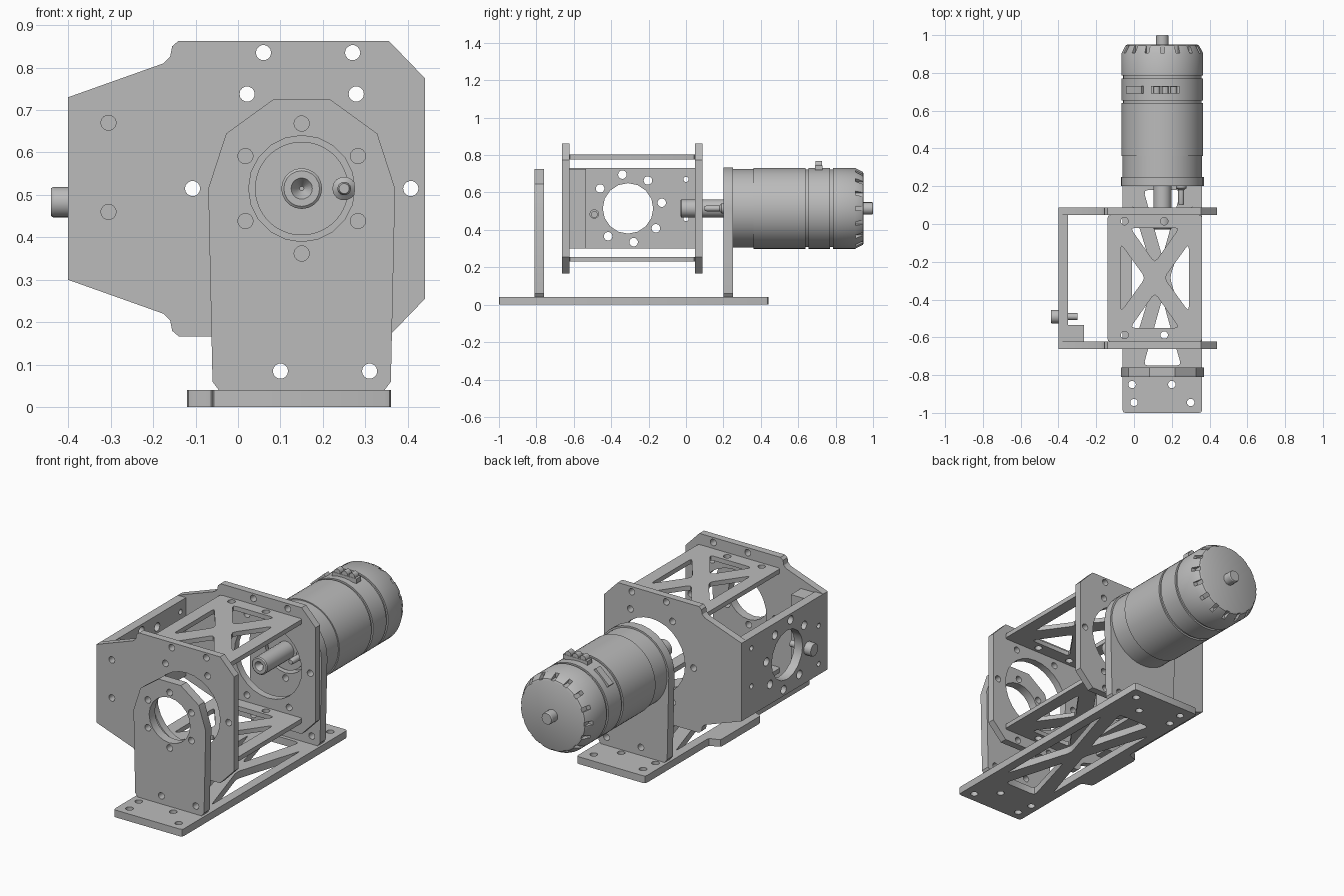
import bpy, bmesh
from math import sin, cos, pi, radians
from mathutils import Matrix, Vector

if "Cube" in bpy.data.objects:
    bpy.data.objects.remove(bpy.data.objects["Cube"])

metal = bpy.data.materials.new("machined grey metal")
metal.use_nodes = True
GREY = (0.5, 0.5, 0.5, 1)
metal.diffuse_color = GREY
metal.node_tree.nodes["Principled BSDF"].inputs["Base Color"].default_value = GREY

AX, AZ = 0.15, 0.515        # motor axis
MID = -0.285                # middle of the frame along y

# Local plate plane (u, v, normal) for each facing
FACING = {
    "X": Matrix(((0, 0, 1), (1, 0, 0), (0, 1, 0))),
    "Y": Matrix(((1, 0, 0), (0, 0, -1), (0, 1, 0))),
    "Z": Matrix.Identity(3),
}


def finish(name, mesh, smooth=False):
    obj = bpy.data.objects.new(name, mesh)
    bpy.context.collection.objects.link(obj)
    mesh.materials.clear()
    mesh.materials.append(metal)
    if smooth:
        bpy.ops.object.select_all(action="DESELECT")
        obj.select_set(True)
        bpy.context.view_layer.objects.active = obj
        bpy.ops.object.shade_smooth_by_angle(angle=radians(30))
    return obj


def circle(u, v, r, n=14, turn=0.0):
    return [(u + r * cos(turn + 2 * pi * i / n), v + r * sin(turn + 2 * pi * i / n)) for i in range(n)]


def ring(u, v, radius, count, r, start=0.0):
    return [circle(*p, r) for p in circle(u, v, radius, count, start)]


def eased(points, size):
    """Round each corner of a polygon with three points."""
    out = []
    for i, p in enumerate(points):
        p, a, b = Vector(p), Vector(points[i - 1]), Vector(points[(i + 1) % len(points)])
        p0, p1 = p + (a - p).normalized() * size, p + (b - p).normalized() * size
        out += [p0, (p0 + p1 + 2 * p) / 4, p1]
    return [tuple(q) for q in out]


def plate(name, facing, lo, hi, outline, holes=()):
    """Flat plate with through holes, from lo to hi along its facing axis."""
    curve = bpy.data.curves.new(name, "CURVE")
    curve.dimensions, curve.fill_mode, curve.extrude = "2D", "BOTH", (hi - lo) / 2
    for loop in [outline, *holes]:
        spline = curve.splines.new("POLY")
        spline.points.add(len(loop) - 1)
        for point, (u, v) in zip(spline.points, loop):
            point.co = (u, v, 0, 1)
        spline.use_cyclic_u = True
    temp = bpy.data.objects.new(name, curve)
    bpy.context.collection.objects.link(temp)
    graph = bpy.context.evaluated_depsgraph_get()
    mesh = bpy.data.meshes.new_from_object(temp.evaluated_get(graph))
    bpy.data.objects.remove(temp)
    bm = bmesh.new()
    bm.from_mesh(mesh)
    bmesh.ops.remove_doubles(bm, verts=bm.verts, dist=0.0001)
    bm.transform(FACING[facing].to_4x4())
    shift = Vector((0, 0, 0))
    shift["XYZ".index(facing)] = (lo + hi) / 2
    bmesh.ops.translate(bm, verts=bm.verts, vec=shift)
    bmesh.ops.recalc_face_normals(bm, faces=bm.faces)
    bm.to_mesh(mesh)
    bm.free()
    return finish(name, mesh, True)


def lathe(name, profile, origin, axis="Y", n=48):
    """Revolve (distance, radius) steps about an axis through origin."""
    bm = bmesh.new()
    rings = []
    for d, r in profile:
        pts = [(r * cos(2 * pi * i / n), r * sin(2 * pi * i / n)) for i in range(n)]
        rings.append([bm.verts.new((a, d, b) if axis == "Y" else (d, a, b)) for a, b in pts])
    for r0, r1 in zip(rings, rings[1:]):
        for i in range(n):
            bm.faces.new((r0[i], r0[(i + 1) % n], r1[(i + 1) % n], r1[i]))
    bm.faces.new(rings[0])
    bm.faces.new(rings[-1])
    bmesh.ops.recalc_face_normals(bm, faces=bm.faces)
    bmesh.ops.translate(bm, verts=bm.verts, vec=origin)
    mesh = bpy.data.meshes.new(name)
    bm.to_mesh(mesh)
    bm.free()
    return finish(name, mesh, True)


def box(name, lo, hi):
    bm = bmesh.new()
    bmesh.ops.create_cube(bm, size=1)
    for v in bm.verts:
        v.co = [a + (b - a) * (c + 0.5) for a, b, c in zip(lo, hi, v.co)]
    mesh = bpy.data.meshes.new(name)
    bm.to_mesh(mesh)
    bm.free()
    return finish(name, mesh)


def truss(cx, cy, hx, hy, gx, gy, tip_x, tip_y):
    """Four triangular windows that leave an X of bars."""
    tris = []
    for s in (1, -1):
        tris.append([(cx + s * hx, cy - gy), (cx + s * hx, cy + gy), (cx + s * tip_x, cy)])
        tris.append([(cx - gx, cy + s * hy), (cx + gx, cy + s * hy), (cx, cy + s * tip_y)])
    return [eased(t, 0.025) for t in tris]


# Base plate with side tab
base = [(-0.06, -1), (0.36, -1), (0.36, 0.44), (-0.06, 0.44),
        (-0.06, -0.11), (-0.12, -0.13), (-0.12, -0.48), (-0.06, -0.5)]
base_holes = [circle(x, MID + s * d, 0.02)
              for s in (1, -1) for x, d in ((-0.01, 0.565), (0.2, 0.565), (0, 0.66), (0.3, 0.66))]
plate("base_plate", "Z", 0, 0.04, eased(base, 0.015),
      base_holes + truss(AX, MID, 0.16, 0.465, 0.1, 0.39, 0.04, 0.11))

# Round-topped supports
def support(name, lo, hi, steps):
    arc = [(AX + 0.22 * cos(pi * i / steps), AZ + 0.22 * sin(pi * i / steps)) for i in range(steps + 1)]
    foot = [(-0.06, 0.06), (-0.045, 0.04), (0.345, 0.04), (0.36, 0.06)]
    holes = ring(AX, AZ, 0.153, 6, 0.018, pi / 6) + [circle(x, 0.085, 0.018) for x in (0.1, 0.31)]
    plate(name, "Y", lo, hi, arc + foot, holes + [circle(AX, AZ, 0.125, 20)])

support("front_support", -0.81, -0.76, 5)
support("rear_support", 0.2, 0.25, 15)

# Frame end plates, mirrored about the motor axis height
half = [(-0.4, 0.73), (-0.175, 0.81), (-0.16, 0.825), (-0.155, 0.85), (-0.14, 0.863),
        (0.355, 0.863), (0.44, 0.775)]
end_outline = half + [(x, 2 * AZ - z) for x, z in reversed(half)]
end_holes = ring(AX, AZ, 0.257, 6, 0.018) + [circle(AX, AZ, 0.205, 28)]
end_holes += [circle(x, AZ + s * 0.32, 0.018) for s in (1, -1) for x in (0.06, 0.27)]
wall_screws = [circle(-0.305, z, 0.018) for z in (0.46, 0.67)]
plate("front_end_plate", "Y", -0.663, -0.623, end_outline, end_holes + wall_screws)
plate("rear_end_plate", "Y", 0.047, 0.087, end_outline, end_holes)

# Braced top and bottom plates of the frame
deck = [(-0.14, -0.623), (0.36, -0.623), (0.36, 0.047), (-0.14, 0.047)]
deck_holes = [circle(x, y, 0.02) for x in (-0.05, 0.16) for y in (-0.588, 0.015)]
for name, z in (("top_brace", 0.777), ("bottom_brace", 0.23)):
    plate(name, "Z", z, z + 0.025, eased(deck, 0.015),
          deck_holes + truss(0.11, MID, 0.18, 0.265, 0.13, 0.18, 0.05, 0.08))

# Side wall, corner block and clamp screw
wall = [(-0.623, 0.3), (0.047, 0.3), (0.047, 0.73), (-0.623, 0.73)]
wall_holes = [circle(-0.31, AZ, 0.135, 16)] + ring(-0.31, AZ, 0.183, 8, 0.023, radians(9.5))
wall_holes += [circle(y, z, 0.014) for y, z in ((0, 0.67), (0, 0.46), (-0.585, 0.57), (-0.585, 0.36))]
plate("side_wall", "X", -0.4, -0.35, wall, wall_holes)
box("corner_block", (-0.35, -0.623, 0.3), (-0.265, -0.535, 0.725))
lathe("clamp_screw", [(-0.44, 0.02), (-0.44, 0.033), (-0.435, 0.036), (-0.4, 0.036), (-0.4, 0.018), (-0.3, 0.018)],
      (0, -0.49, 0.483), "X", 16)

# Motor body with grooves and stepped nose
body = [(0.205, 0.085), (0.205, 0.11), (0.25, 0.11), (0.25, 0.21), (0.36, 0.21), (0.36, 0.216),
        (0.64, 0.216), (0.64, 0.207), (0.655, 0.207), (0.655, 0.216), (0.77, 0.216), (0.77, 0.207),
        (0.785, 0.207), (0.785, 0.216), (0.905, 0.216), (0.945, 0.195), (0.95, 0.185)]
motor = lathe("motor_body", body, (AX, 0, AZ), n=64)

# Vent slots around the rear cap
bm = bmesh.new()
for i in range(16):
    m = (Matrix.Translation((AX, 0.93, AZ)) @ Matrix.Rotation(2 * pi * i / 16, 4, "Y")
         @ Matrix.Translation((0, 0, 0.21)) @ Matrix.Diagonal((0.022, 0.05, 0.04, 1)))
    bmesh.ops.create_cube(bm, size=1, matrix=m)
slot_mesh = bpy.data.meshes.new("slot_cutter")
bm.to_mesh(slot_mesh)
bm.free()
cutter = finish("slot_cutter", slot_mesh)
cut = motor.modifiers.new("vent_slots", "BOOLEAN")
cut.object, cut.operation, cut.solver = cutter, "DIFFERENCE", "EXACT"
graph = bpy.context.evaluated_depsgraph_get()
cut_mesh = bpy.data.meshes.new_from_object(motor.evaluated_get(graph))
motor.modifiers.clear()
motor.data = cut_mesh
bpy.data.objects.remove(cutter)

# Shafts and locating pin
lathe("output_shaft", [(0, 0.005), (-0.03, 0.025), (-0.03, 0.042), (-0.025, 0.048), (0.21, 0.048)],
      (AX, 0, AZ), n=20)
lathe("rear_shaft", [(0.94, 0.033), (0.995, 0.033), (1, 0.03)], (AX, 0, AZ), n=16)
lathe("locating_pin", [(0.1, 0.012), (0.11, 0.016), (0.18, 0.016), (0.19, 0.028), (0.25, 0.028)],
      (0.25, 0, AZ), n=14)

# Terminal blocks on the motor
box("terminal_base", (0.09, 0.69, 0.72), (0.24, 0.73, 0.745))
for i in range(3):
    lathe("terminal_post", [(-0.018, 0.018), (0.018, 0.018)], (0.12 + i * 0.045, 0.71, 0.75), n=12)
socket = box("socket", (-0.055, 0.69, 0.205), (0.055, 0.73, 0.225))
socket.location = (AX, 0, AZ)
socket.rotation_euler = (0, -radians(42), 0)
